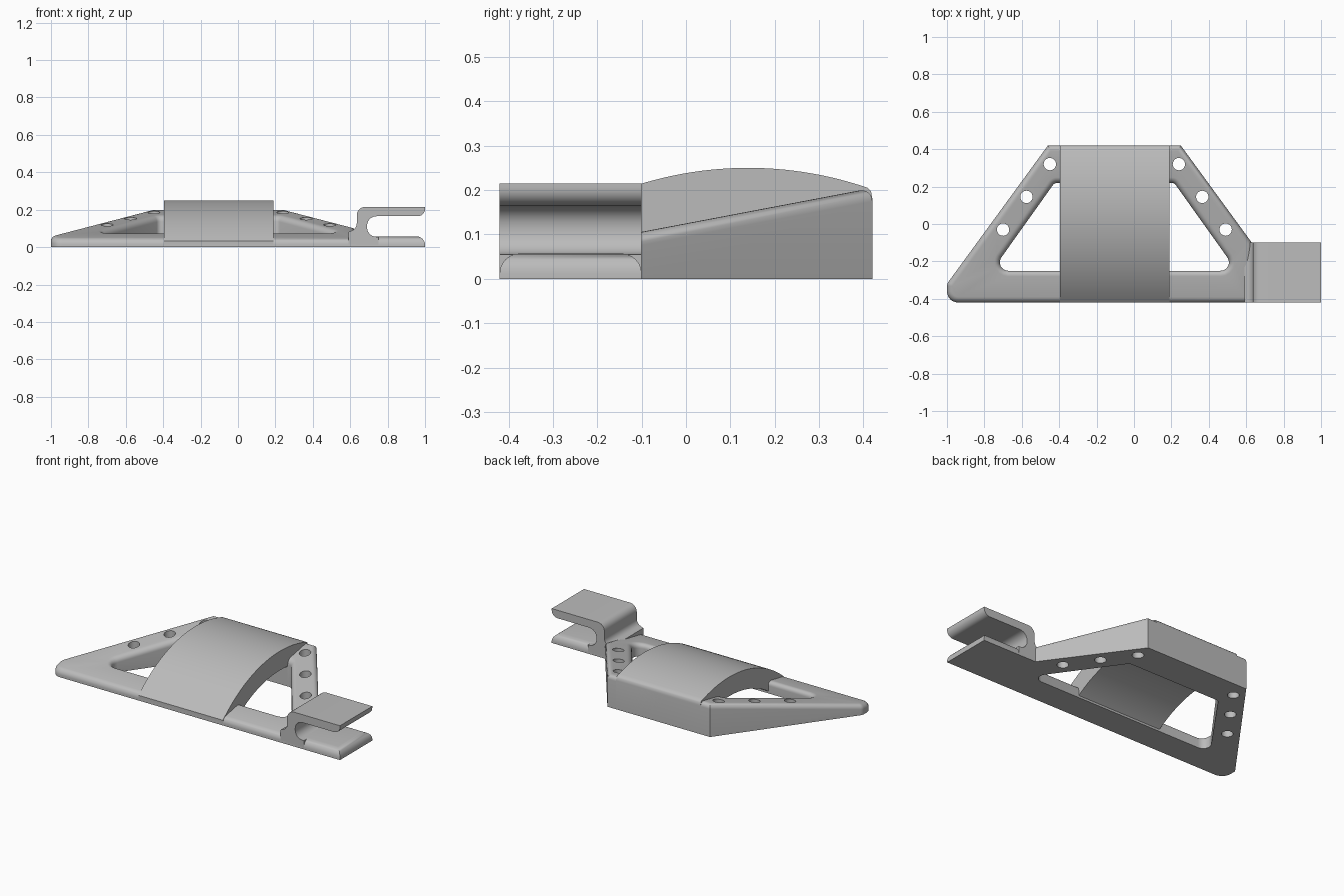
import bpy, bmesh, math
from mathutils import Vector

cube = bpy.data.objects.get("Cube")
if cube:
    bpy.data.objects.remove(cube)

grey = bpy.data.materials.new("plain_grey")
grey.use_nodes = True
COLOUR = (0.50, 0.50, 0.50, 1)
grey.diffuse_color = COLOUR
grey.node_tree.nodes["Principled BSDF"].inputs["Base Color"].default_value = COLOUR

AXIS = -0.105  # symmetry line of the frame


def finish(name, bm):
    bmesh.ops.remove_doubles(bm, verts=bm.verts, dist=0.0001)
    bmesh.ops.recalc_face_normals(bm, faces=bm.faces)
    mesh = bpy.data.meshes.new(name)
    bm.to_mesh(mesh)
    bm.free()
    obj = bpy.data.objects.new(name, mesh)
    bpy.context.collection.objects.link(obj)
    mesh.materials.append(grey)
    bpy.ops.object.select_all(action='DESELECT')
    obj.select_set(True)
    bpy.context.view_layer.objects.active = obj
    bpy.ops.object.shade_smooth_by_angle(angle=math.radians(32))
    return obj


def rounded(corners, steps=6):
    """Closed outline from (x, y, radius) corners."""
    out = []
    for i, (x, y, r) in enumerate(corners):
        p = Vector((x, y))
        if r == 0:
            out.append(p)
            continue
        a = (Vector(corners[i - 1][:2]) - p).normalized()
        b = (Vector(corners[(i + 1) % len(corners)][:2]) - p).normalized()
        half = math.acos(a.dot(b)) / 2
        centre = p + (a + b).normalized() * (r / math.sin(half))
        start = p + a * (r / math.tan(half)) - centre
        end = p + b * (r / math.tan(half)) - centre
        first = math.atan2(start.y, start.x)
        sweep = (math.atan2(end.y, end.x) - first + math.pi) % math.tau - math.pi
        for k in range(steps + 1):
            t = first + sweep * k / steps
            out.append(centre + Vector((math.cos(t), math.sin(t))) * r)
    return out


def inset(loop, d):
    """Move a counter-clockwise outline inwards by d."""
    out = []
    for i, p in enumerate(loop):
        a = (p - loop[i - 1]).normalized()
        b = (loop[(i + 1) % len(loop)] - p).normalized()
        na, nb = Vector((-a.y, a.x)), Vector((-b.y, b.x))
        out.append(p + (na + nb) * (d / (1 + na.dot(nb))))
    return out


def slab(name, loops, top, steps=6):
    """Plate with a sloping top; each loop is (outline, fillet, side)."""
    bm = bmesh.new()
    caps = {"low": [], "high": []}
    for outline, fillet, side in loops:
        rings = [[bm.verts.new((p.x, p.y, 0)) for p in outline]]
        for k in range(steps + 1 if fillet else 1):
            a = k / steps * math.pi / 2
            drop = fillet * (1 - math.sin(a))
            moved = inset(outline, side * fillet * (1 - math.cos(a)))
            rings.append([bm.verts.new((p.x, p.y, top(p.y) - drop)) for p in moved])
        n = len(outline)
        for lo, hi in zip(rings, rings[1:]):
            for i in range(n):
                j = (i + 1) % n
                bm.faces.new((lo[i], lo[j], hi[j], hi[i]))
        for key, ring in (("low", rings[0]), ("high", rings[-1])):
            caps[key] += [bm.edges.get((ring[i], ring[(i + 1) % n])) for i in range(n)]
    for key in caps:
        bmesh.ops.triangle_fill(bm, edges=caps[key], use_beauty=True)
    return finish(name, bm)


def extrude(name, points, place, start, end):
    """Extrude a closed profile between two positions."""
    bm = bmesh.new()
    face = bm.faces.new([bm.verts.new(place(u, v, start)) for u, v in points])
    geom = bmesh.ops.extrude_face_region(bm, geom=[face], use_keep_orig=True)["geom"]
    move = Vector(place(0, 0, end)) - Vector(place(0, 0, start))
    bmesh.ops.translate(bm, vec=move, verts=[g for g in geom if isinstance(g, bmesh.types.BMVert)])
    return finish(name, bm)


# Sloping frame with an open window and bolt holes through both arms
def slope(y):
    return 0.045 + 0.19 * (y + 0.42)


outer = rounded([(-1, -0.42, 0.06), (0.63, -0.42, 0), (0.63, -0.1, 0),
                 (0.25, 0.42, 0), (-0.46, 0.42, 0), (-1, -0.32, 0.04)])
window = rounded([(-0.76, -0.25, 0.045), (0.55, -0.25, 0.045),
                  (0.215, 0.22, 0.03), (-0.425, 0.22, 0.03)])
loops = [(outer, 0.03, 1), (window, 0.03, -1)]
for x, y in ((0.345, 0.32), (0.47, 0.145), (0.595, -0.03)):
    for s in (-1, 1):
        ring = [Vector((AXIS + s * x + 0.033 * math.cos(t * math.tau / 24),
                        y + 0.033 * math.sin(t * math.tau / 24))) for t in range(24)]
        loops.append((ring, 0, -1))
slab("frame", loops, slope)


# Curved bridge over the window
def arc(radius, y):
    return -0.58 + math.sqrt(radius ** 2 - (y - 0.14) ** 2)


N = 40
crown = [(-0.42 + 0.83 * k / N, arc(0.83, -0.42 + 0.83 * k / N)) for k in range(N + 1)]
under = [(0.22 - 0.47 * k / N, arc(0.71, 0.22 - 0.47 * k / N)) for k in range(N + 1)]
bridge = crown + [(0.417, 0.197), (0.42, 0.18), (0.42, 0.001), (0.22, 0.001)]
bridge += under + [(-0.25, 0.001), (-0.42, 0.001)]
extrude("bridge", bridge, lambda u, v, w: (w, u, v), -0.395, 0.19)

# Clip: rounded lower jaw, then upright and upper jaw in one profile
jaw = rounded([(0.6, -0.42, 0), (1, -0.42, 0), (1, -0.1, 0), (0.6, -0.1, 0)])
slab("lower_jaw", [(jaw, 0.045, 1)], lambda y: 0.057)

clip = rounded([(0.59, 0.001, 0), (0.75, 0.001, 0), (0.75, 0.055, 0), (0.69, 0.055, 0.05),
                (0.69, 0.165, 0.05), (1, 0.165, 0.04), (1, 0.215, 0),
                (0.635, 0.215, 0.045), (0.635, 0.1, 0.04), (0.59, 0.08, 0)])
extrude("clip_upper_jaw", clip, lambda u, v, w: (u, w, v), -0.42, -0.1)
